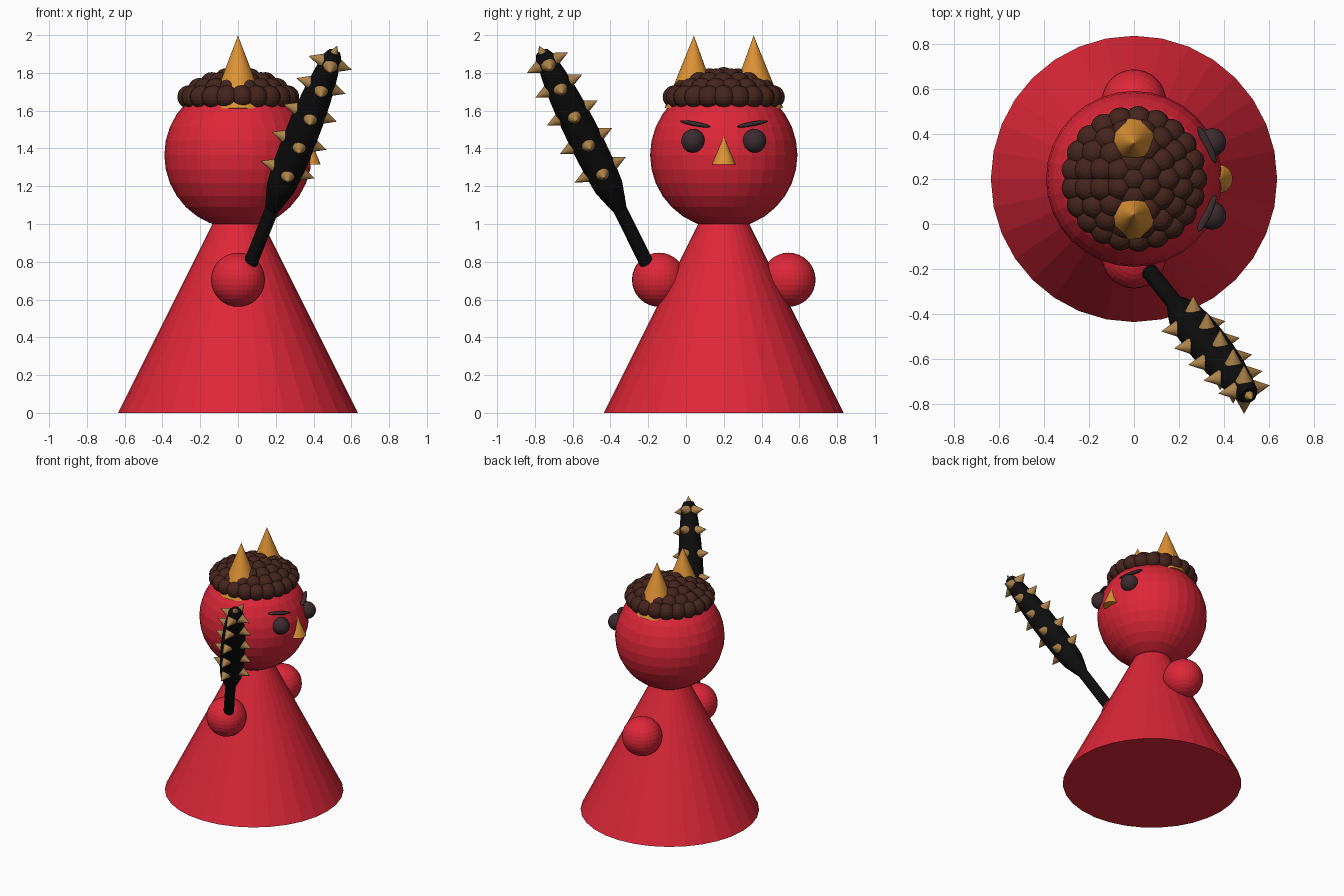
import bpy, bmesh, math
from mathutils import Vector, Matrix

if "Cube" in bpy.data.objects:
    bpy.data.objects.remove(bpy.data.objects["Cube"])

CY = 0.2                                  # body axis sits behind the centre


def mat(name, rgb):
    m = bpy.data.materials.new(name)
    m.diffuse_color = (*rgb, 1)
    m.use_nodes = True
    m.node_tree.nodes["Principled BSDF"].inputs["Base Color"].default_value = m.diffuse_color
    return m


RED = mat("red", (0.73, 0.02, 0.04))
GOLD = mat("gold", (0.73, 0.29, 0.035))
BRONZE = mat("bronze", (0.42, 0.23, 0.07))
BROWN = mat("brown", (0.06, 0.018, 0.012))
DARK = mat("dark", (0.045, 0.025, 0.028))
BLACK = mat("black", (0.004, 0.004, 0.004))


def finish(name, bm, material):
    me = bpy.data.meshes.new(name)
    bm.to_mesh(me)
    bm.free()
    me.materials.append(material)
    ob = bpy.data.objects.new(name, me)
    bpy.context.collection.objects.link(ob)
    return ob


def add_ball(bm, centre, r, seg=32, rings=16, rot=Matrix(), scale=(1, 1, 1)):
    m = Matrix.Translation(centre) @ rot @ Matrix.Diagonal((*scale, 1))
    bmesh.ops.create_uvsphere(bm, u_segments=seg, v_segments=rings, radius=r, matrix=m)


def add_cone(bm, base, axis, r, h, seg=32):
    axis = Vector(axis).normalized()
    rot = axis.to_track_quat('Z', 'Y').to_matrix().to_4x4()
    m = Matrix.Translation(Vector(base) + axis * h / 2) @ rot
    bmesh.ops.create_cone(bm, cap_ends=True, segments=seg, radius1=r, radius2=0, depth=h, matrix=m)


def ball(name, centre, r, material, **kw):
    bm = bmesh.new()
    add_ball(bm, centre, r, **kw)
    return finish(name, bm, material)


def cone(name, base, axis, r, h, material):
    bm = bmesh.new()
    add_cone(bm, base, axis, r, h)
    return finish(name, bm, material)


# Body, head and nose
cone("body", (0, CY, 0), (0, 0, 1), 0.635, 1.27, RED)
ball("head", (0, CY, 1.365), 0.39, RED)
cone("nose", (0.375, CY, 1.315), (0, 0, 1), 0.063, 0.152, GOLD)

# Paired parts: hands, eyes, eyebrows, horns
for side, s in (("left", 1), ("right", -1)):
    ball(side + "_hand", (0, CY + s * 0.343, 0.705), 0.143, RED)
    ball(side + "_eye", (0.346, CY + s * 0.162, 1.44), 0.063, DARK)
    brow = Vector((-0.075, s * 0.16, 0.03)).to_track_quat('X', 'Z').to_matrix().to_4x4()
    ball(side + "_eyebrow", (0.324, CY + s * 0.152, 1.53), 1, DARK,
         rot=brow, scale=(0.091, 0.02, 0.012))
    cone(side + "_horn", (0, CY + s * 0.166, 1.61), (0, -s * 0.02, 1), 0.148, 0.388, GOLD)

# Hair: rings of small balls over the crown
bm = bmesh.new()
for k, (deg, n) in enumerate(((0, 1), (10.5, 6), (21, 11), (31, 16), (40.5, 21))):
    t = math.radians(deg)
    for i in range(n):
        a = math.tau * (i + 0.5 * (k % 2)) / n
        add_ball(bm, Vector((0, CY, 1.365)) + 0.405 * Vector(
            (math.sin(t) * math.cos(a), math.sin(t) * math.sin(a), math.cos(t))), 0.061, 20, 10)
finish("hair", bm, BROWN)

# Club: a profile turned around a leaning axis
start = Vector((0.065, -0.207, 0.79))
d = Vector((0.45, -0.56, 1.13)).normalized()
u = (Vector((1, 0, 0)) - d.x * d).normalized()
v = d.cross(u)
profile = [(0.0, 0.037), (0.34, 0.037), (0.40, 0.055), (0.48, 0.077), (0.60, 0.086), (0.75, 0.089),
           (0.9, 0.087), (1.05, 0.079), (1.18, 0.066), (1.29, 0.051), (1.325, 0.035)]


def radius_at(s):
    for (s0, r0), (s1, r1) in zip(profile, profile[1:]):
        if s0 <= s <= s1:
            return r0 + (r1 - r0) * (s - s0) / (s1 - s0)


bm = bmesh.new()
N = 32
rings = [[bm.verts.new(start + d * s + r * (u * math.cos(math.tau * i / N) + v * math.sin(math.tau * i / N)))
          for i in range(N)] for s, r in profile]
for a, b in zip(rings, rings[1:]):
    for i in range(N):
        j = (i + 1) % N
        bm.faces.new((a[i], a[j], b[j], b[i]))
bm.faces.new(rings[0][::-1])
bm.faces.new(rings[-1])
finish("club", bm, BLACK)

# Club spikes: five rings of four, plus one at the tip
bm = bmesh.new()
for s in (0.59, 0.77, 0.945, 1.115, 1.26):
    r = radius_at(s)
    for direction in (u, v, -u, -v):
        add_cone(bm, start + d * s + direction * (r - 0.012), direction, 0.038, 0.078, 24)
add_cone(bm, start + d * 1.30, d, 0.034, 0.068, 24)
finish("club_spikes", bm, BRONZE)
